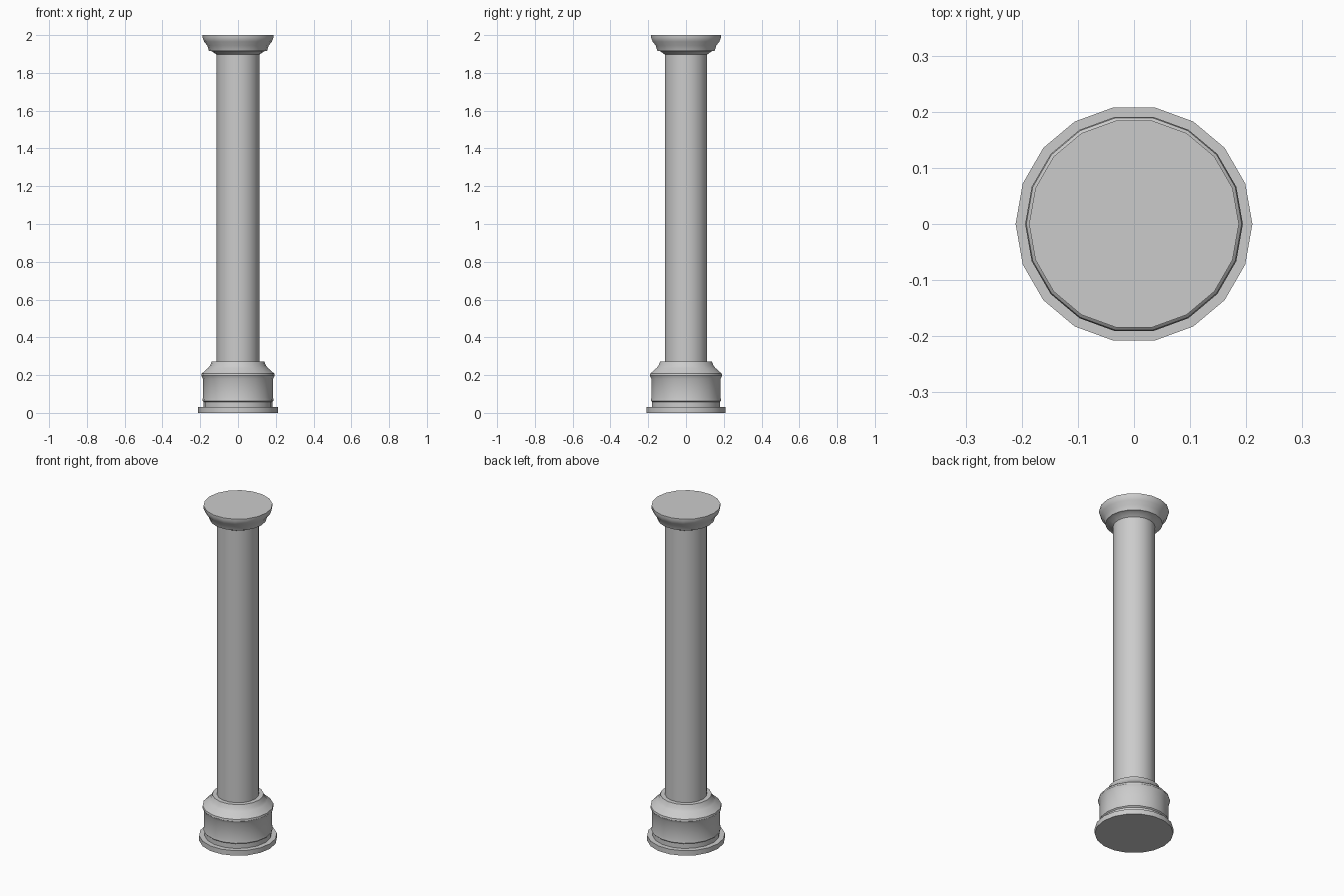
import bpy, bmesh
from math import cos, sin, tau, radians

if "Cube" in bpy.data.objects:
    bpy.data.objects.remove(bpy.data.objects["Cube"])

SIDES = 18

def turned(name, profile):
    """Closed solid of revolution from (radius, z) points, bottom to top."""
    bm = bmesh.new()
    rings = [[bm.verts.new((r * cos(tau * i / SIDES), r * sin(tau * i / SIDES), z))
              for i in range(SIDES)] for r, z in profile]
    for a, b in zip(rings, rings[1:]):
        for i in range(SIDES):
            j = (i + 1) % SIDES
            bm.faces.new((a[i], a[j], b[j], b[i]))
    bm.faces.new(rings[0][::-1])
    bm.faces.new(rings[-1])
    me = bpy.data.meshes.new(name)
    bm.to_mesh(me)
    bm.free()
    ob = bpy.data.objects.new(name, me)
    bpy.context.collection.objects.link(ob)
    bpy.ops.object.select_all(action='DESELECT')
    ob.select_set(True)
    bpy.context.view_layer.objects.active = ob
    bpy.ops.object.shade_smooth_by_angle(angle=radians(35))
    return ob

# One continuous column surface: plinth, drum, shaft and flared capital
turned("column", [
    (0.211, 0.0), (0.211, 0.03),                      # plinth disc
    (0.182, 0.03), (0.182, 0.058),                    # recessed neck
    (0.189, 0.064), (0.186, 0.08), (0.186, 0.18),     # drum
    (0.194, 0.197), (0.192, 0.208),                   # drum lip
    (0.158, 0.238), (0.148, 0.25), (0.139, 0.272),    # shoulder
    (0.114, 0.272), (0.114, 1.897),                   # shaft
    (0.138, 1.914), (0.154, 1.917),                   # capital flare
    (0.163, 1.945), (0.179, 1.965), (0.187, 1.985), (0.187, 2.0),
])
